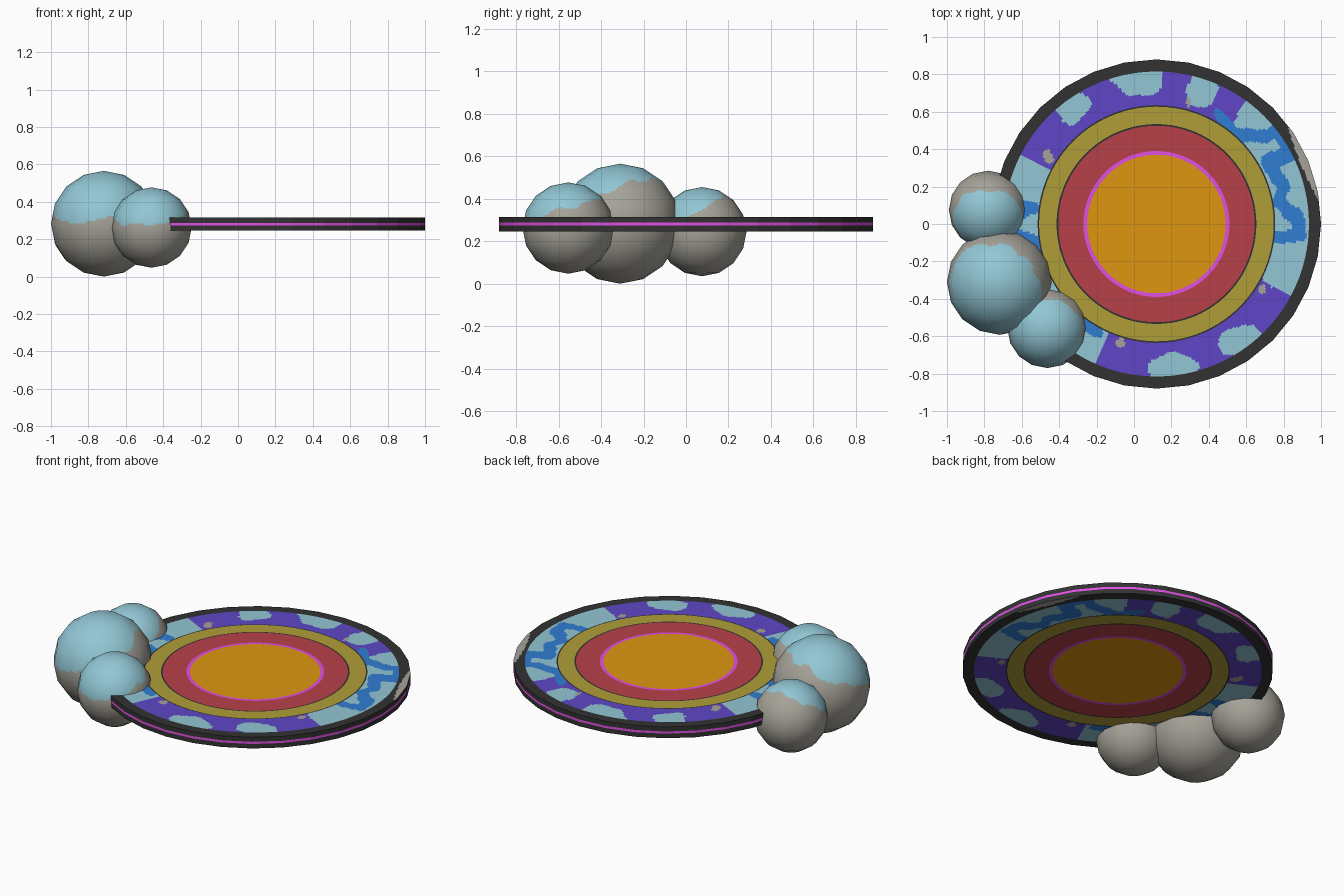
import bpy, bmesh, math
from mathutils import Vector, noise

if "Cube" in bpy.data.objects:
    bpy.data.objects.remove(bpy.data.objects["Cube"])


def srgb(r, g, b):
    f = lambda c: c / 12.92 if c <= 0.04045 else ((c + 0.055) / 1.055) ** 2.4
    return (f(r / 255), f(g / 255), f(b / 255), 1)


COLOURS = {
    "orange": (222, 150, 16), "magenta": (225, 80, 228), "red": (184, 64, 74),
    "olive": (176, 158, 56), "purple": (95, 70, 198), "pale_blue": (146, 199, 213),
    "blue": (48, 125, 210), "dark_grey": (50, 50, 50), "stone_grey": (165, 162, 152),
}
MATS = {}
for key, rgb in COLOURS.items():
    MATS[key] = bpy.data.materials.new(key)
    MATS[key].diffuse_color = srgb(*rgb)
INDEX = {k: i for i, k in enumerate(COLOURS)}


def finish(bm, name, smooth=False):
    me = bpy.data.meshes.new(name)
    for m in MATS.values():
        me.materials.append(m)
    for f in bm.faces:
        f.smooth = smooth
    bm.to_mesh(me)
    bm.free()
    ob = bpy.data.objects.new(name, me)
    bpy.context.collection.objects.link(ob)
    return ob


# ---- disc: painted pattern rules ----
CX, R, SIDES, SUB = 0.12, 0.88, 32, 10
N = SIDES * SUB
RINGS = [(0.37, "orange"), (0.39, "magenta"), (0.525, "red"), (0.534, "dark_grey"),
         (0.627, "olive"), (0.635, "dark_grey")]
LIGHT = [(0.01, 0.78, 0.14, 0.09), (-0.33, 0.62, 0.10, 0.09), (0.36, 0.72, 0.07, 0.10),
         (0.57, -0.63, 0.13, 0.09), (0.22, -0.77, 0.14, 0.075)]
GREY = [(0.30, 0.66, 0.015, 0.035), (-0.45, 0.36, 0.02, 0.035),
        (0.68, -0.35, 0.02, 0.03), (-0.07, -0.64, 0.025, 0.03)]
STREAM = [(0.44, 0.58), (0.53, 0.50), (0.62, 0.47), (0.76, 0.48), (0.84, 0.37), (0.72, 0.33),
          (0.80, 0.20), (0.76, 0.10), (0.88, 0.05), (0.88, -0.06), (0.78, -0.08)]


def inside(x, y, ells):
    return any(((x - a) / c) ** 2 + ((y - b) / d) ** 2 < 1 for a, b, c, d in ells)


def near_stream(x, y, width):
    p = Vector((x, y))
    for a, b in zip(STREAM, STREAM[1:]):
        a, b = Vector(a), Vector(b)
        t = max(0, min(1, (p - a).dot(b - a) / (b - a).length_squared))
        if (p - a.lerp(b, t)).length < width:
            return True
    return False


def disc_colour(c):
    r = math.hypot(c.x - CX, c.y)
    ang = math.degrees(math.atan2(c.y, c.x - CX)) % 360
    for lim, col in RINGS:
        if r < lim:
            return col
    if r > 0.815:                                   # dark border with a worn crescent
        if 7 < ang < 38 and r > R - 0.045 * math.sin(math.radians((ang - 7) / 31 * 180)):
            return "stone_grey"
        return "dark_grey"
    w = noise.noise_vector(Vector((c.x * 9, c.y * 9, 0))) * 0.035
    x, y = c.x + w.x, c.y + w.y
    if inside(x, y, GREY):
        return "stone_grey"
    if inside(x, y, LIGHT):
        return "pale_blue"
    if near_stream(x, y, 0.036) or near_stream(2 * CX - x, -y, 0.036):
        return "blue"
    a = math.degrees(math.atan2(y, x - CX)) % 360
    return "purple" if 54 < a < 153 or 246 < a < 332 else "pale_blue"


# ---- disc: revolve a flat profile, 32-sided outside ----
radii = [lim for lim, _ in RINGS]
radii += [0.635 + 0.009 * i for i in range(1, 21)] + [0.826, 0.835, 0.844, 0.853, 0.862, 0.871, R]
Z0, Z1 = 0.245, 0.315
profile = [(r, Z1) for r in radii] + [(R, 0.287), (R, 0.273)] + [(r, Z0) for r in reversed(radii)]
bm = bmesh.new()
loops = []
for r, z in profile:
    loop = []
    for i in range(N):
        a = 2 * math.pi * i / N
        local = (a % (2 * math.pi / SIDES)) - math.pi / SIDES
        if i % SUB == 0:
            local = math.pi / SIDES
        k = math.cos(math.pi / SIDES) / math.cos(local) if r > 0.82 else 1
        loop.append(bm.verts.new((CX + r * k * math.cos(a), r * k * math.sin(a), z)))
    loops.append(loop)
for la, lb in zip(loops, loops[1:]):
    for i in range(N):
        j = (i + 1) % N
        bm.faces.new((la[i], lb[i], lb[j], la[j]))
bm.faces.new(loops[0])
bm.faces.new(list(reversed(loops[-1])))
bmesh.ops.recalc_face_normals(bm, faces=bm.faces)
for f in bm.faces:
    c = f.calc_center_median()
    if abs(f.normal.z) < 0.5:                       # rim with a central stripe
        col = "magenta" if 0.273 < c.z < 0.287 else "dark_grey"
    else:
        col = disc_colour(c)
    f.material_index = INDEX[col]
finish(bm, "painted_disc")


# ---- boulders: 16-sided balls, pale blue on top with a wavy tilted edge ----
def boulder(name, centre, r, base, amp, phase):
    bm = bmesh.new()
    bmesh.ops.create_uvsphere(bm, u_segments=16, v_segments=8, radius=r)
    bmesh.ops.subdivide_edges(bm, edges=bm.edges[:], cuts=7, use_grid_fill=True)
    for f in bm.faces:
        n = f.calc_center_median().normalized()
        az = math.atan2(n.y, n.x)
        edge = base + amp * math.cos(az - math.radians(phase))
        edge += 0.12 * noise.noise(n * 2.5 + Vector(centre) * 7)
        f.material_index = INDEX["pale_blue" if n.z > edge else "stone_grey"]
    ob = finish(bm, name, True)
    # rounded shading over the coarse shape
    ob.data.normals_split_custom_set_from_vertices([v.co.normalized() for v in ob.data.vertices])
    ob.location = centre


boulder("large_boulder", (-0.7175, -0.31, 0.2825), 0.2825, 0.42, 0.36, 55)
boulder("front_boulder", (-0.463, -0.555, 0.262), 0.215, 0.38, 0.30, 75)
boulder("rear_boulder", (-0.78, 0.075, 0.245), 0.21, 0.45, 0.45, 90)

for m in bpy.data.materials:
    if m.users and not m.is_grease_pencil:
        m.use_nodes = True
        m.node_tree.nodes["Principled BSDF"].inputs["Base Color"].default_value = m.diffuse_color
